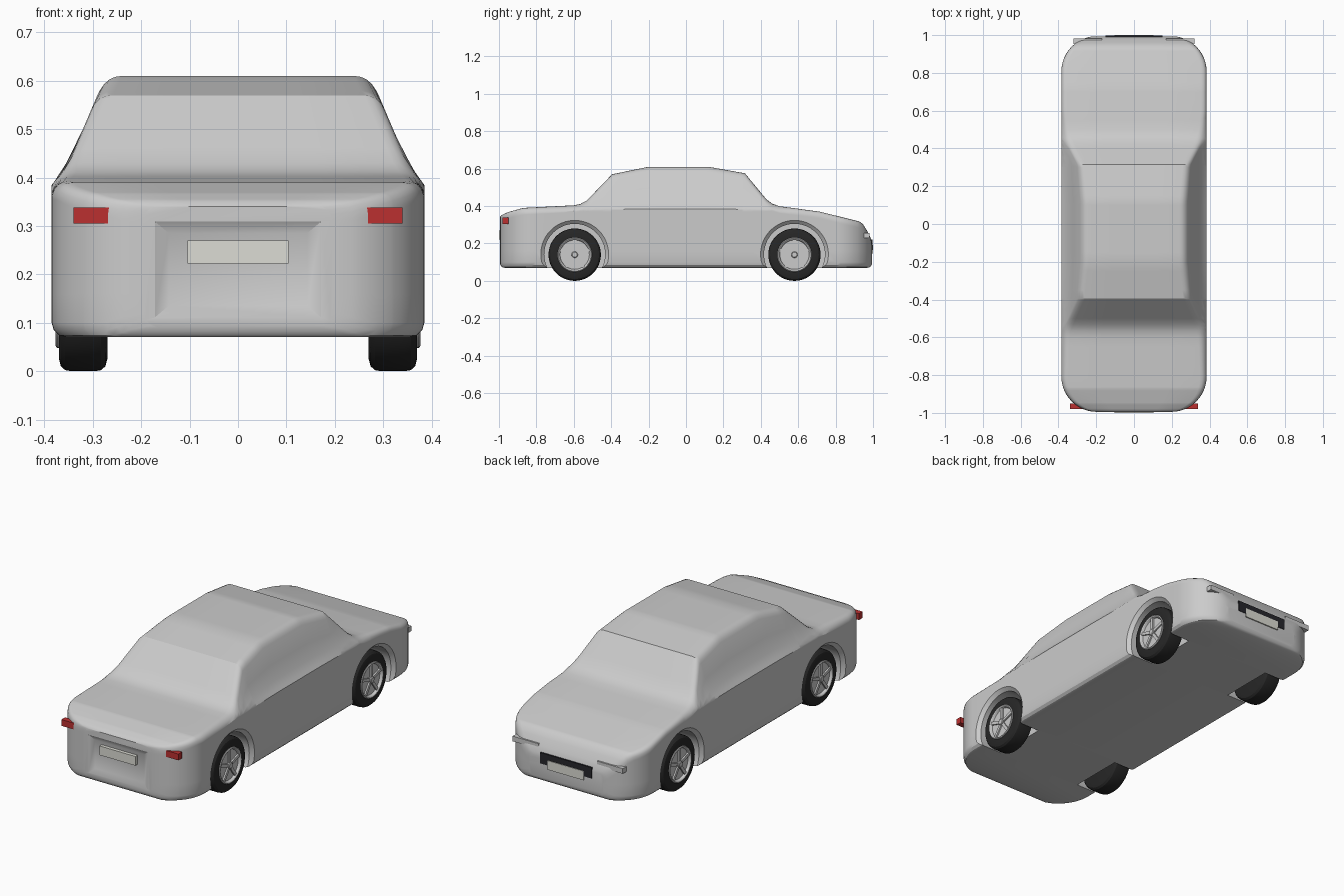
import bpy, bmesh, math
from mathutils import Matrix, Vector

if "Cube" in bpy.data.objects:
    bpy.data.objects.remove(bpy.data.objects["Cube"])


def interp(table, t):
    if t <= table[0][0]:
        return table[0][1]
    for (a, va), (b, vb) in zip(table, table[1:]):
        if t <= b:
            return va + (vb - va) * (t - a) / (b - a)
    return table[-1][1]


def finish(name, bm, color=None, angle=30):
    bmesh.ops.remove_doubles(bm, verts=bm.verts, dist=1e-5)
    bmesh.ops.recalc_face_normals(bm, faces=bm.faces)
    me = bpy.data.meshes.new(name)
    bm.to_mesh(me)
    bm.free()
    ob = bpy.data.objects.new(name, me)
    bpy.context.collection.objects.link(ob)
    if color:
        mat = bpy.data.materials.get("mat_" + color[0]) or bpy.data.materials.new("mat_" + color[0])
        mat.diffuse_color = color[1]
        mat.use_nodes = True
        mat.node_tree.nodes["Principled BSDF"].inputs["Base Color"].default_value = mat.diffuse_color
        me.materials.append(mat)
    smooth(ob, angle)
    return ob


def smooth(ob, angle=30):
    bpy.ops.object.select_all(action='DESELECT')
    ob.select_set(True)
    bpy.context.view_layer.objects.active = ob
    bpy.ops.object.shade_smooth_by_angle(angle=math.radians(angle))


def box(name, lo, hi, color=None):
    bm = bmesh.new()
    bmesh.ops.create_cube(bm, size=1)
    for v in bm.verts:
        v.co = Vector([(a + b) / 2 + c * (b - a) for a, b, c in zip(lo, hi, v.co)])
    return finish(name, bm, color)


def loft(bm, rings, cap=True):
    n = len(rings[0])
    vs = [[bm.verts.new(p) for p in r] for r in rings]
    for a, b in zip(vs, vs[1:]):
        for i in range(n):
            bm.faces.new((a[i], a[(i + 1) % n], b[(i + 1) % n], b[i]))
    if cap:
        bm.faces.new(vs[0])
        bm.faces.new(vs[-1])


def lathe(name, profile, side, y, z, color=None, n=48):
    """Turn (radius, x) points around an axle parallel to x."""
    bm = bmesh.new()
    rings = [[(side * x, y + r * math.cos(2 * math.pi * i / n), z + r * math.sin(2 * math.pi * i / n))
              for i in range(n)] for r, x in profile]
    loft(bm, rings)
    return finish(name, bm, color)


def cut(ob, cutter):
    cutter.hide_render = True
    mod = ob.modifiers.new("cut", 'BOOLEAN')
    mod.operation = 'DIFFERENCE'
    mod.solver = 'EXACT'
    mod.object = cutter
    bpy.context.view_layer.objects.active = ob
    bpy.ops.object.modifier_apply(modifier=mod.name)
    bpy.data.objects.remove(cutter)


RUBBER = ("rubber", (0.02, 0.02, 0.02, 1))
RIM = ("rim", (0.6, 0.6, 0.58, 1))
RED = ("red", (0.5, 0.03, 0.03, 1))
LAMP = ("lamp", (0.75, 0.76, 0.76, 1))
PLATE = ("plate", (0.72, 0.72, 0.66, 1))
DARK = ("dark", (0.02, 0.02, 0.025, 1))

# Body shape: top line along y, side line over z
TOP = [(-1, .335), (-.985, .352), (-.95, .368), (-.87, .39), (-.6, .404), (-.565, .411), (-.53, .43),
       (-.395, .57), (-.2, .61), (.12, .61), (.315, .575), (.43, .436), (.46, .413), (.5, .399),
       (.56, .391), (.715, .37), (.925, .318), (.945, .305), (.97, .265), (.985, .235), (.995, .2)]
SIDE = [(.385, 1), (.40, .967), (.43, .91), (.57, .755), (.61, .70)]
W, END, R = .385, .995, .19


def section(y):
    d = END - abs(y)                       # distance from the nearer end
    k = max(0, R - d)
    w = W - R + math.sqrt(max(0, R * R - k * k))
    top = interp(TOP, y)
    bot = .07 + .02 * max(0, 1 - d / .02) ** 2
    sx = lambda z: w * interp(SIDE, z)
    belt = min(.37, top - .045)
    half = [(w - .03, bot), (w - .015, bot + .004), (w - .004, bot + .015), (w, bot + .03), (w, .22 * .5 + .05)]
    half += [(sx(z), z) for z in (belt + (top - .03 - belt) * t for t in (0, .07, .14, .28, .6, 1))]
    a, c = Vector(half[-1]), Vector((sx(top), top))
    b = c - Vector((.03, 0))
    half += [tuple(a * (1 - t) ** 2 + c * 2 * t * (1 - t) + b * t * t) for t in (.25, .5, .75, 1)]
    half += [(b.x * .5, top)]
    ring = half + [(-x, z) for x, z in reversed(half)]
    return [(x, y, z) for x, z in ring]


ends = [END - R * (1 - math.cos(math.radians(a))) for a in range(0, 91, 6)]
ys = ends + [-e for e in ends] + [p[0] for p in TOP[1:-1]] + [i * .05 for i in range(-15, 16)]
stations = []
for y in sorted(max(-END, min(END, v)) for v in ys):
    if not stations or y - stations[-1] > .0015:
        stations.append(y)
bm = bmesh.new()
loft(bm, [section(y) for y in stations])
body = finish("car_body", bm)

# Wheel arches with a flared lip
AXLES = {"front": -.595, "rear": .58}
for y in AXLES.values():
    for s in (1, -1):
        cut(body, lathe("arch_cutter", [(0, .25), (.163, .25), (.163, .368), (.182, .3855), (.182, .45), (0, .45)],
                        s, y, .142))

# Shallow plate recess in the front panel
bm = bmesh.new()
loft(bm, [[(x * sx, y, .21 + z * sz) for sx, sz in ((1, 1), (-1, 1), (-1, -1), (1, -1))]
          for x, z, y in ((.177, .102, -1.01), (.173, .1, -.9955), (.143, .075, -.982))])
cut(body, finish("recess_cutter", bm))
smooth(body)

# Wheels: tyre, rim, spokes and hub
for place, y in AXLES.items():
    for s, side in ((1, "right"), (-1, "left")):
        tag = f"{place}_{side}"
        lathe("tyre_" + tag, [(0, .27), (.115, .27), (.13, .274), (.138, .283), (.14, .295), (.14, .345),
                              (.138, .357), (.13, .366), (.115, .37), (.092, .37), (.09, .355), (0, .355)],
              s, y, .14, RUBBER)
        lathe("rim_" + tag, [(0, .35), (.092, .35), (.092, .374), (.088, .377), (.083, .374), (.078, .363), (0, .363)],
              s, y, .14, RIM)
        lathe("hub_" + tag, [(0, .355), (.017, .355), (.017, .374), (.013, .377), (0, .377)], s, y, .14, RIM, 24)
        bm = bmesh.new()
        for i in range(5):
            g = bmesh.ops.create_cube(bm, size=1)["verts"]
            m = (Matrix.Translation((s * .364, y, .14)) @ Matrix.Rotation(2 * math.pi * i / 5 + math.pi / 2, 4, 'X')
                 @ Matrix.Translation((0, .046, 0)) @ Matrix.Diagonal((.014, .074, .016, 1)))
            bmesh.ops.transform(bm, matrix=m, verts=g)
        finish("spokes_" + tag, bm, RIM)

# Lamps at both ends
for s, side in ((1, "right"), (-1, "left")):
    for name, x0, x1, y0, y1, z0, z1, col in (("red_lamp_", .25, .34, -.98, -.95, .305, .338, RED),
                                              ("clear_lamp_", .17, .32, .952, .982, .23, .257, LAMP)):
        xs = sorted((s * x0, s * x1))
        box(name + side, (xs[0], y0, z0), (xs[1], y1, z1), col)

# Plates and dark grille
box("front_plate", (-.104, -1, .222), (.104, -.975, .27), PLATE)
box("rear_grille", (-.15, .97, .165), (.15, .997, .222), DARK)
box("rear_plate", (-.104, .97, .145), (.104, 1, .193), PLATE)
